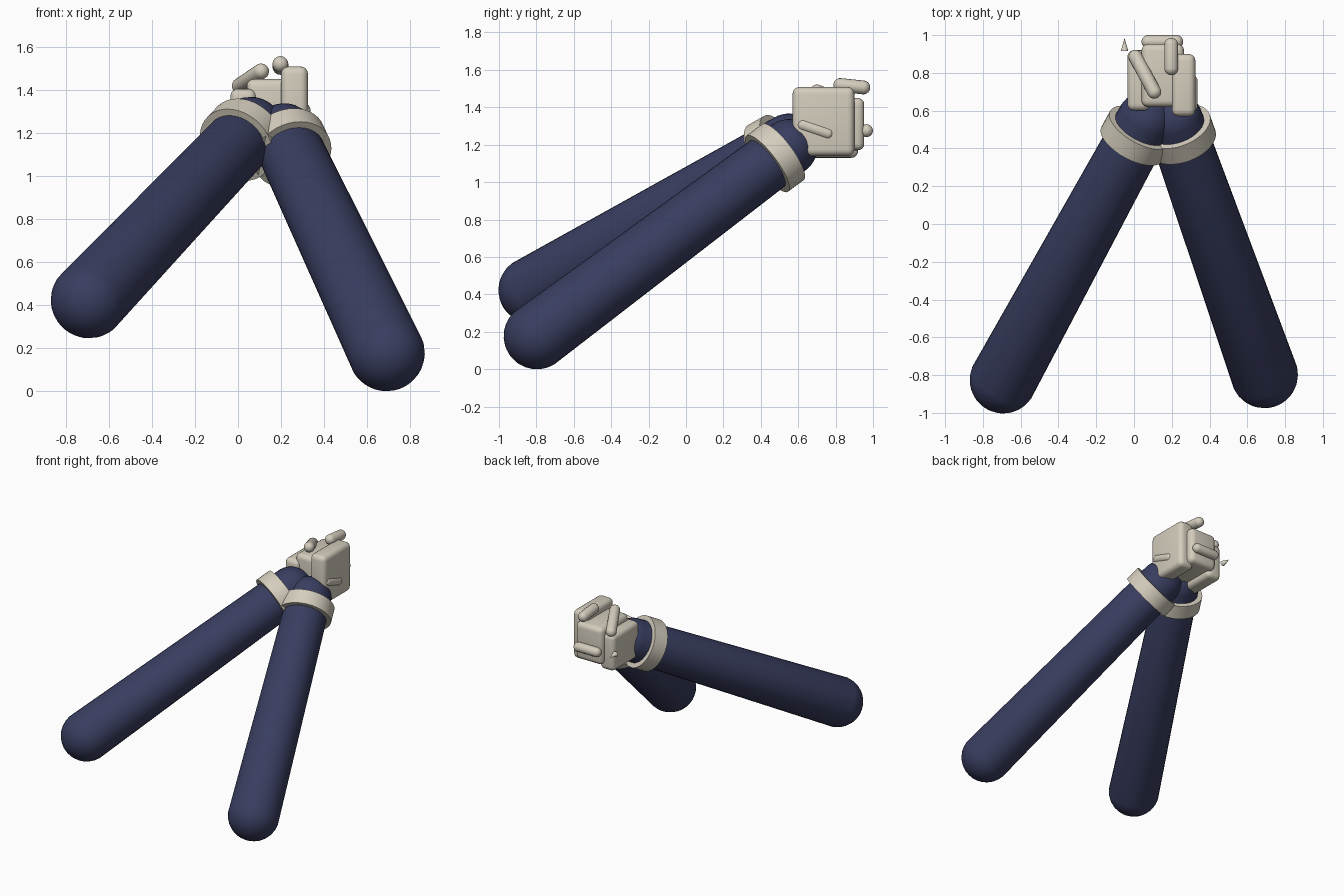
import bpy, bmesh, math
from mathutils import Vector, Matrix

if "Cube" in bpy.data.objects:
    bpy.data.objects.remove(bpy.data.objects["Cube"])


def material(name, rgb):
    m = bpy.data.materials.new(name)
    m.diffuse_color = (*rgb, 1)
    m.use_nodes = True
    m.node_tree.nodes["Principled BSDF"].inputs["Base Color"].default_value = m.diffuse_color
    return m


NAVY = material("navy cloth", (0.040, 0.047, 0.115))
CREAM = material("cream", (0.66, 0.61, 0.51))


def finish(name, bm, mat):
    me = bpy.data.meshes.new(name)
    bm.to_mesh(me)
    bm.free()
    me.materials.append(mat)
    ob = bpy.data.objects.new(name, me)
    bpy.context.collection.objects.link(ob)
    bpy.ops.object.select_all(action='DESELECT')
    ob.select_set(True)
    bpy.context.view_layer.objects.active = ob
    bpy.ops.object.shade_smooth_by_angle(angle=math.radians(35))
    return ob


def along(a, b, origin):
    """Matrix taking local z onto the direction a -> b, placed at origin."""
    return Matrix.Translation(origin) @ (b - a).to_track_quat('Z', 'Y').to_matrix().to_4x4()


def capsule(name, a, b, ra, rb, mat, segs=24):
    """Round-ended bar, radius ra at a and rb at b."""
    a, b = Vector(a), Vector(b)
    bm = bmesh.new()
    bmesh.ops.create_uvsphere(bm, u_segments=segs, v_segments=15, radius=1)
    length = (b - a).length
    for v in bm.verts:
        v.co = v.co * rb + Vector((0, 0, length)) if v.co.z > 0 else v.co * ra
    bm.transform(along(a, b, a))
    return finish(name, bm, mat)


def cone(name, a, b, ra, rb, mat, segs=32):
    a, b = Vector(a), Vector(b)
    bm = bmesh.new()
    bmesh.ops.create_cone(bm, cap_ends=True, segments=segs, radius1=ra, radius2=rb,
                          depth=(b - a).length)
    bm.transform(along(a, b, (a + b) / 2))
    return finish(name, bm, mat)


def rounded_box(name, lo, hi, bevel, mat):
    lo, hi = Vector(lo), Vector(hi)
    bm = bmesh.new()
    bmesh.ops.create_cube(bm, size=1)
    bm.transform(Matrix.Translation((lo + hi) / 2) @ Matrix.Diagonal((*(hi - lo), 1)))
    bmesh.ops.bevel(bm, geom=bm.edges[:], offset=bevel, segments=4, profile=0.5,
                    affect='EDGES')
    return finish(name, bm, mat)


# Sleeves with a cuff band near the wrist
arms = {
    "left": ((-0.692, -0.825, 0.423), (0.06, 0.55, 1.215), 0.94),
    "right": ((0.69, -0.797, 0.177), (0.213, 0.55, 1.185), 0.945),
}
for side, (elbow, wrist, t) in arms.items():
    capsule(side + "_sleeve", elbow, wrist, 0.178, 0.152, NAVY, 32)
    e, w = Vector(elbow), Vector(wrist)
    mid, half = e.lerp(w, t), (w - e).normalized() * 0.054
    cone(side + "_cuff", mid - half, mid + half, 0.187, 0.187, CREAM, 40)

# Clasped hands: two palms and the wrapped finger block between them
rounded_box("right_palm", (0.20, 0.57, 1.14), (0.325, 0.90, 1.508), 0.035, CREAM)
rounded_box("left_palm", (-0.035, 0.60, 1.13), (0.085, 0.92, 1.405), 0.035, CREAM)
rounded_box("finger_block", (0.04, 0.62, 1.17), (0.265, 0.953, 1.45), 0.035, CREAM)

# Fingers and thumbs
fingers = {
    "upper_finger": ((0.197, 0.825, 1.519), (0.197, 0.948, 1.506), 0.037),
    "crossed_thumb": ((0.008, 0.885, 1.418), (0.107, 0.70, 1.485), 0.037),
    "side_thumb": ((0.305, 0.625, 1.305), (0.305, 0.757, 1.26), 0.032),
    "back_finger": ((0.075, 0.965, 1.275), (0.225, 0.965, 1.275), 0.035),
}
for name, (a, b, r) in fingers.items():
    capsule(name, a, b, r, r, CREAM, 16)

# Small pointed tip behind the left hand
cone("pointed_tip", (-0.05, 0.915, 1.275), (-0.05, 0.985, 1.275), 0.02, 0.0, CREAM, 12)
